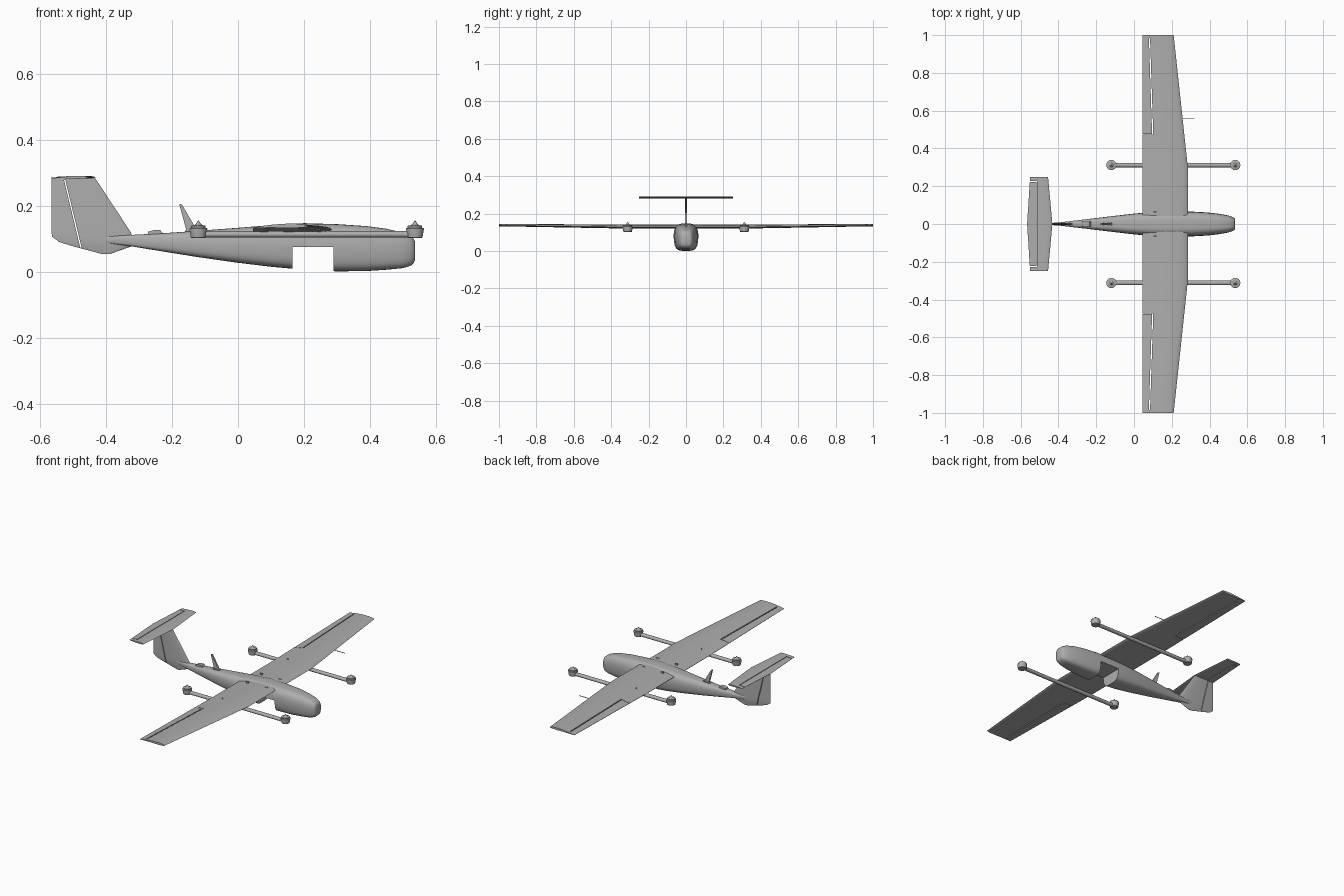
import bpy, bmesh, math
from mathutils import Vector

cube = bpy.data.objects.get("Cube")
if cube:
    bpy.data.objects.remove(cube)

grey = bpy.data.materials.new("airframe_grey")
grey.use_nodes = True
grey.diffuse_color = (0.42, 0.42, 0.42, 1)
grey.node_tree.nodes["Principled BSDF"].inputs["Base Color"].default_value = (0.42, 0.42, 0.42, 1)


def finish(name, bm, angle=35):
    bmesh.ops.recalc_face_normals(bm, faces=bm.faces)
    mesh = bpy.data.meshes.new(name)
    bm.to_mesh(mesh)
    bm.free()
    mesh.materials.append(grey)
    obj = bpy.data.objects.new(name, mesh)
    bpy.context.collection.objects.link(obj)
    smooth(obj, angle)
    return obj


def smooth(obj, angle=35):
    bpy.ops.object.select_all(action='DESELECT')
    obj.select_set(True)
    bpy.context.view_layer.objects.active = obj
    bpy.ops.object.shade_smooth_by_angle(angle=math.radians(angle))


def loft(name, rings, angle=35):
    """Skin a row of equal rings and cap both ends."""
    bm = bmesh.new()
    rows = [[bm.verts.new(p) for p in ring] for ring in rings]
    n = len(rows[0])
    for a, b in zip(rows, rows[1:]):
        for i in range(n):
            j = (i + 1) % n
            bm.faces.new((a[i], a[j], b[j], b[i]))
    bm.faces.new(rows[0])
    bm.faces.new(rows[-1])
    return finish(name, bm, angle)


def foil(lead, trail, thick, camber=0.0):
    """Airfoil outline as (chord position, offset) pairs."""
    steps = 10
    ts = [(1 - math.cos(math.pi * i / steps)) / 2 for i in range(steps + 1)]

    def half(t):
        return thick * (1.48 * math.sqrt(t) - 0.63 * t - 1.76 * t**2 + 1.42 * t**3 - 0.46 * t**4)

    top = [(lead + (trail - lead) * t, half(t) + camber * 4 * t * (1 - t)) for t in ts]
    low = [(lead + (trail - lead) * t, -half(t) + camber * 4 * t * (1 - t)) for t in ts[1:]]
    return top + low[::-1]


def slab(name, a, b, width, depth, axis):
    """Box running from a to b, with its depth along the given axis."""
    a, b, axis = Vector(a), Vector(b), Vector(axis)
    side = (b - a).cross(axis).normalized() * width / 2
    up = axis * depth / 2
    return loft(name, [[p + side + up, p - side + up, p - side - up, p + side - up] for p in (a, b)])


def cut(obj, cutter):
    cutter.hide_render = True
    mod = obj.modifiers.new("cut", 'BOOLEAN')
    mod.operation = 'DIFFERENCE'
    mod.object = cutter
    bpy.context.view_layer.objects.active = obj
    bpy.ops.object.modifier_apply(modifier=mod.name)
    bpy.data.objects.remove(cutter)


def lathe(name, x, y, profile, sides=24):
    return loft(name, [[(x + r * math.cos(2 * math.pi * i / sides),
                         y + r * math.sin(2 * math.pi * i / sides), z)
                        for i in range(sides)] for r, z in profile], 30)


def plate(name, outline, width):
    """Upright plate from an x-z outline."""
    return loft(name, [[(x, y, z) for x, z in outline] for y in (-width / 2, width / 2)])


# Fuselage: x, bottom, top, half width
stations = [(-0.43, 0.09, 0.106, 0.004), (-0.33, 0.078, 0.111, 0.016), (-0.22, 0.06, 0.117, 0.029),
            (-0.12, 0.044, 0.124, 0.041), (0, 0.027, 0.133, 0.055), (0.1, 0.015, 0.141, 0.064),
            (0.2, 0.006, 0.147, 0.067), (0.3, 0.001, 0.144, 0.066), (0.39, 0.002, 0.138, 0.061),
            (0.45, 0.006, 0.13, 0.054), (0.5, 0.011, 0.118, 0.045), (0.523, 0.018, 0.108, 0.037),
            (0.532, 0.026, 0.1, 0.031), (0.536, 0.036, 0.092, 0.025)]


def hull_ring(x, low, high, half):
    ring = []
    for i in range(40):
        a = 2 * math.pi * i / 40
        c, s = math.cos(a), math.sin(a)
        u = math.copysign(abs(c) ** 0.5, c)
        v = math.copysign(abs(s) ** 0.5, s)
        taper = 1 - 0.2 * max(0, v) ** 2 - 0.1 * max(0, -v)
        ring.append((x, half * u * taper, (low + high) / 2 + v * (high - low) / 2))
    return ring


fuselage = loft("fuselage", [hull_ring(*s) for s in stations])
cut(fuselage, slab("bay_cutter", (0.165, 0, 0.02), (0.29, 0, 0.02), 0.4, 0.11, (0, 0, 1)))
smooth(fuselage)

# Main wing: span position, leading edge, thickness, height
wing_rings = []
for y, lead, thick, z in [(-1, 0.21, 0.013, 0.138), (-0.3, 0.285, 0.021, 0.128),
                          (0.3, 0.285, 0.021, 0.128), (1, 0.21, 0.013, 0.138)]:
    wing_rings.append([(x, y, z + h - 0.03 * (lead - x))
                       for x, h in foil(lead, 0.045, thick, thick * 0.25)])
wing = loft("wing", wing_rings)
for s in (-1, 1):
    cut(wing, slab("aileron_cutter", (0.099, 0.475 * s, 0.13), (0.082, 0.985 * s, 0.13), 0.006, 0.2, (0, 0, 1)))
    cut(wing, slab("aileron_end_cutter", (0.03, 0.475 * s, 0.13), (0.101, 0.475 * s, 0.13), 0.003, 0.2, (0, 0, 1)))
smooth(wing)

# T-tail: fin with rudder line, stabiliser with elevator line
fin_rings = []
for z, lead, trail, thick in [(0.053, -0.39, -0.41, 0.003), (0.077, -0.322, -0.5, 0.012),
                              (0.09, -0.32, -0.542, 0.014), (0.106, -0.32, -0.563, 0.014),
                              (0.12, -0.325, -0.565, 0.014), (0.284, -0.433, -0.565, 0.009)]:
    fin_rings.append([(x, h, z) for x, h in foil(lead, trail, thick)])
fin = loft("tail_fin", fin_rings)
cut(fin, slab("rudder_cutter", (-0.525, 0, 0.278), (-0.476, 0, 0.074), 0.004, 0.1, (0, 1, 0)))
smooth(fin)

tail_rings = []
for y, lead, trail in [(-0.25, -0.455, -0.55), (0, -0.432, -0.566), (0.25, -0.455, -0.55)]:
    tail_rings.append([(x, y, 0.286 + h) for x, h in foil(lead, trail, 0.009)])
stabiliser = loft("stabiliser", tail_rings)
cut(stabiliser, slab("elevator_cutter", (-0.515, -0.225, 0.286), (-0.515, 0.225, 0.286), 0.004, 0.1, (0, 0, 1)))
for s in (-1, 1):
    cut(stabiliser, slab("elevator_end_cutter", (-0.58, 0.225 * s, 0.286), (-0.514, 0.225 * s, 0.286), 0.003, 0.1, (0, 0, 1)))
smooth(stabiliser)

# Lift booms with a motor pod at each end
for side, s in (("left", 1), ("right", -1)):
    y = 0.312 * s
    loft("boom_" + side, [[(x, y + 0.012 * math.cos(a), 0.113 + 0.01 * math.sin(a))
                           for a in [2 * math.pi * i / 20 for i in range(20)]]
                          for x in (-0.12, 0.536)])
    for end, x in (("rear", -0.12), ("front", 0.536)):
        lathe("motor_pod_%s_%s" % (end, side), x, y,
              [(0.021, 0.102), (0.023, 0.104), (0.027, 0.128), (0.027, 0.131), (0.022, 0.133),
               (0.022, 0.139), (0.012, 0.141), (0.007, 0.146), (0.001, 0.155)])
    # Wing root fasteners
    for x in (0.11, 0.235):
        slab("root_latch_" + side, (x - 0.008, 0.066 * s, 0.138), (x + 0.008, 0.066 * s, 0.138), 0.008, 0.009, (0, 0, 1))
    lathe("wing_screw_" + side, 0.115, y, [(0.004, 0.13), (0.004, 0.139)], 12)

# Airspeed probe on one wing
loft("airspeed_probe", [[(x, 0.56 + 0.002 * math.cos(a), 0.13 + 0.002 * math.sin(a))
                         for a in [2 * math.pi * i / 10 for i in range(10)]] for x in (0.23, 0.32)])

# Blade antenna and satellite receiver on the spine
plate("blade_antenna", [(-0.178, 0.205), (-0.17, 0.204), (-0.122, 0.122), (-0.155, 0.12)], 0.01)
plate("antenna_foot", [(-0.165, 0.115), (-0.16, 0.125), (-0.12, 0.128), (-0.115, 0.12)], 0.018)
plate("satellite_receiver", [(-0.275, 0.11), (-0.272, 0.121), (-0.255, 0.126), (-0.235, 0.126), (-0.225, 0.112)], 0.026)
